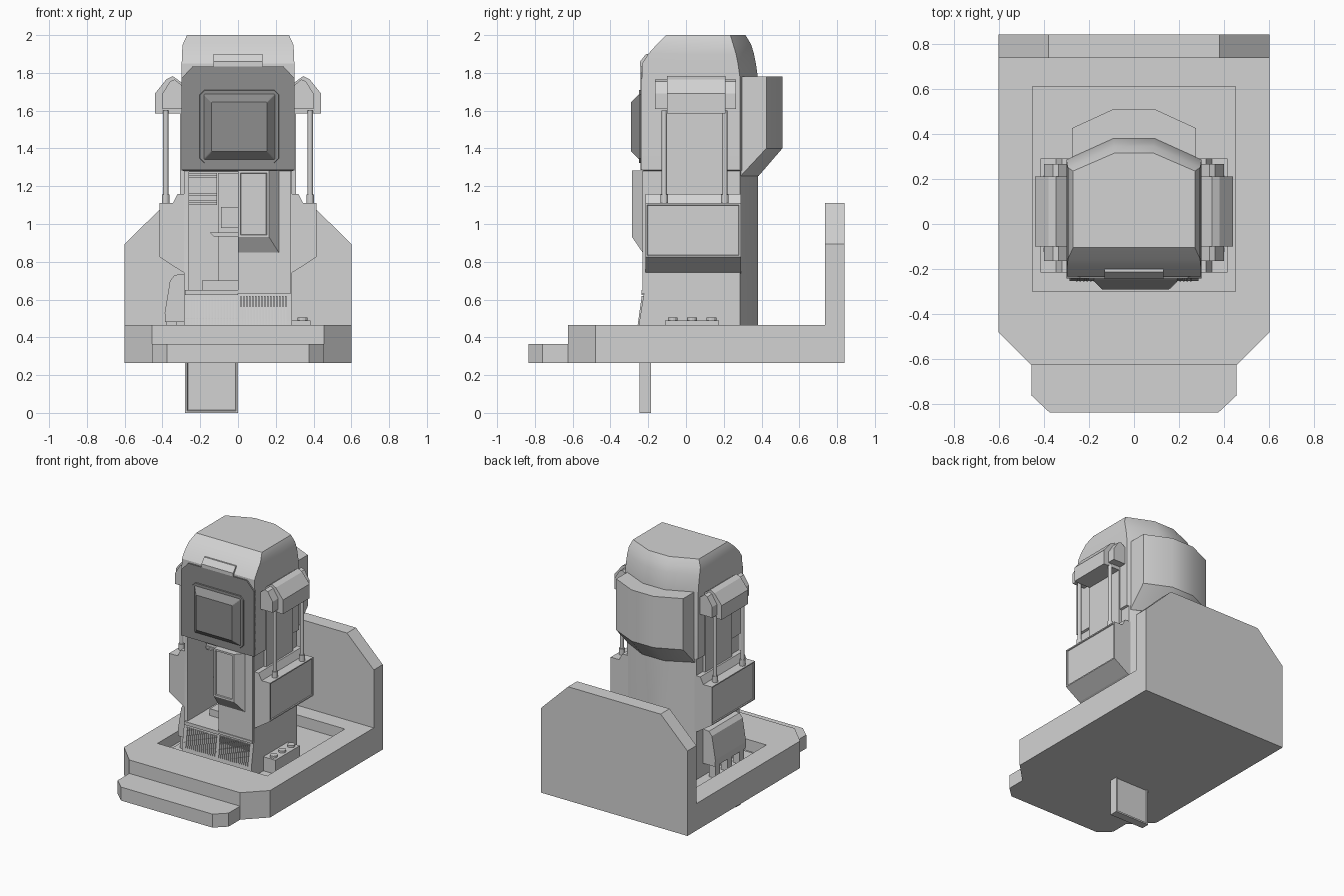
import bpy, bmesh, math
from mathutils import Vector


def material(name, v):
    m = bpy.data.materials.new(name)
    m.diffuse_color = (v, v, v, 1)
    return m


LIGHT = material("light grey", 0.65)
DARK = material("dark grey", 0.27)


def loft(name, rings, mat=LIGHT):
    """Skin a stack of equal-length rings and cap both ends."""
    bm = bmesh.new()
    rows = [[bm.verts.new(p) for p in r] for r in rings]
    n = len(rows[0])
    for lo, hi in zip(rows, rows[1:]):
        for i in range(n):
            j = (i + 1) % n
            bm.faces.new((lo[i], lo[j], hi[j], hi[i]))
    bm.faces.new(rows[0][::-1])
    bm.faces.new(rows[-1])
    bmesh.ops.recalc_face_normals(bm, faces=bm.faces[:])
    me = bpy.data.meshes.new(name)
    bm.to_mesh(me)
    bm.free()
    ob = bpy.data.objects.new(name, me)
    bpy.context.collection.objects.link(ob)
    me.materials.append(mat)
    return ob


def prism(name, pts, axis, a, b, mat=LIGHT):
    """Extrude a 2D profile along x, y or z from a to b."""
    def place(p, t):
        return {"x": (t, p[0], p[1]), "y": (p[0], t, p[1]), "z": (p[0], p[1], t)}[axis]
    return loft(name, [[place(p, t) for p in pts] for t in (a, b)], mat)


def rect(x0, x1, y0, y1):
    return [(x0, y0), (x1, y0), (x1, y1), (x0, y1)]


def box(name, x0, x1, y0, y1, z0, z1, mat=LIGHT):
    return prism(name, rect(x0, x1, y0, y1), "z", z0, z1, mat)


def inset(ob, direction, width, depth):
    """Sink a framed panel into the faces that point in a direction."""
    bm = bmesh.new()
    bm.from_mesh(ob.data)
    bm.normal_update()
    d = Vector(direction)
    faces = [f for f in bm.faces if f.normal.dot(d) > 0.95]
    bmesh.ops.inset_individual(bm, faces=faces, thickness=width)
    r = bmesh.ops.inset_individual(bm, faces=faces, thickness=0.004, depth=-depth)
    bm.to_mesh(ob.data)
    bm.free()


def activate(ob):
    for o in bpy.context.selected_objects:
        o.select_set(False)
    ob.select_set(True)
    bpy.context.view_layer.objects.active = ob


def cut(ob, cutter):
    m = ob.modifiers.new("cut", "BOOLEAN")
    m.operation, m.solver, m.object = "DIFFERENCE", "EXACT", cutter
    activate(ob)
    bpy.ops.object.modifier_apply(modifier=m.name)
    bpy.data.objects.remove(cutter)


def smooth(ob):
    activate(ob)
    bpy.ops.object.shade_smooth_by_angle(angle=math.radians(28))


def cylinder(name, x, y, z0, z1, r, n=12):
    ring = [(x + r * math.cos(i * math.tau / n), y + r * math.sin(i * math.tau / n)) for i in range(n)]
    ob = prism(name, ring, "z", z0, z1)
    smooth(ob)
    return ob


# Platform with a sunken pit, front step and back wall
base = prism("platform", [(-0.6, 0.84), (-0.6, -0.48), (-0.455, -0.625), (0.455, -0.625),
                          (0.6, -0.48), (0.6, 0.84)], "z", 0.265, 0.465)
cut(base, box("pit_cutter", -0.45, 0.45, -0.3, 0.61, 0.38, 0.6))
prism("front_step", [(-0.455, -0.62), (-0.455, -0.76), (-0.375, -0.835), (0.375, -0.835),
                     (0.455, -0.76), (0.455, -0.62)], "z", 0.265, 0.365)
prism("back_wall", [(-0.6, 0.3), (0.6, 0.3), (0.6, 0.895), (0.38, 1.11), (-0.38, 1.11),
                    (-0.6, 0.895)], "y", 0.735, 0.84)
box("pit_hatch_left", -0.425, -0.045, -0.28, 0.59, 0.378, 0.386)
box("pit_hatch_right", 0.004, 0.446, -0.296, 0.606, 0.378, 0.386)


# Main body: half width, front, side end, back half width, back
def section(z, w, f, s, b, k):
    return [(-w, f, z), (w, f, z), (w, s, z), (b, k, z), (-b, k, z), (-w, s, z)]


body = loft("body", [
    section(0.36, 0.285, -0.255, 0.285, 0.09, 0.38),
    section(0.465, 0.285, -0.25, 0.285, 0.09, 0.38),
    section(0.65, 0.285, -0.22, 0.285, 0.09, 0.38),
    section(1.28, 0.285, -0.22, 0.285, 0.09, 0.38),
    section(1.285, 0.30, -0.232, 0.285, 0.09, 0.38),
    section(1.78, 0.30, -0.232, 0.285, 0.09, 0.38),
    section(1.85, 0.298, -0.232, 0.275, 0.09, 0.37),
    section(1.90, 0.297, -0.20, 0.265, 0.09, 0.36),
    section(1.95, 0.293, -0.155, 0.25, 0.087, 0.345),
    section(2.0, 0.27, -0.105, 0.235, 0.085, 0.315)])
cut(body, box("niche_cutter", -0.26, 0.0, -0.4, 0.15, 0.65, 1.275))
smooth(body)

# Niche fittings
box("niche_cabinet", -0.26, -0.11, 0.0, 0.16, 1.1, 1.27)
for z in (1.115, 1.15, 1.245):
    box("cabinet_rail", -0.26, -0.11, -0.012, 0.01, z, z + 0.012)
box("niche_column", -0.105, 0.01, 0.04, 0.16, 0.70, 1.27)
box("column_box", -0.09, 0.01, 0.0, 0.06, 0.98, 1.09)
prism("niche_shelf", [(-0.15, 0.955), (-0.13, 0.935), (0.01, 0.935), (0.01, 0.955)], "y", -0.08, 0.1)
box("niche_step", -0.19, 0.01, -0.06, 0.16, 0.645, 0.70)

# Door leaf lowered through the platform
leaf = box("lowered_door", -0.28, 0.0, -0.245, -0.185, 0.0, 0.5)
for d in ((0, -1, 0), (0, 1, 0)):
    inset(leaf, d, 0.016, 0.008)

# Closed door with raised screen box
box("closed_door", 0.0, 0.28, -0.229, -0.2, 0.65, 1.28)
screen = loft("screen_box", [
    [(0, -0.22, 0.835), (0.225, -0.22, 0.835), (0.225, -0.22, 1.283), (0, -0.22, 1.283)],
    [(0, -0.285, 0.93), (0.165, -0.285, 0.93), (0.165, -0.285, 1.283), (0, -0.285, 1.283)]])
inset(screen, (0, -1, 0), 0.018, 0.008)

# Slatted vents on the sloping foot of the body
for x0, top in ((-0.27, 0.61), (0.0, 0.62)):
    for i in range(16):
        x = x0 + 0.012 + i * 0.0158
        prism("vent_slat", [(-0.24, 0.465), (-0.256, 0.465), (-0.234, top), (-0.22, top)],
              "x", x, x + 0.007)
box("vent_frame", -0.28, 0.0, -0.235, -0.2, 0.625, 0.65)
box("vent_frame", 0.0, 0.28, -0.235, -0.2, 0.632, 0.65)

# Dark face panel and its raised centre
prism("face_panel", [(-0.3, 1.285), (0.3, 1.285), (0.3, 1.77), (0.24, 1.835), (-0.24, 1.835),
                     (-0.3, 1.77)], "y", -0.242, -0.22, DARK)


def window(y, x, z0, z1, c):
    out = [(-x + c, z0), (x - c, z0), (x, z0 + c), (x, z1 - c), (x - c, z1), (-x + c, z1),
           (-x, z1 - c), (-x, z0 + c)]
    return [(px + 0.007, y, pz) for px, pz in out]


loft("face_frame", [window(-0.235, 0.212, 1.32, 1.712, 0.025),
                    window(-0.249, 0.208, 1.324, 1.708, 0.025)], DARK)
loft("face_bulge", [window(-0.24, 0.197, 1.333, 1.697, 0.004),
                    window(-0.291, 0.147, 1.385, 1.645, 0.003)], DARK)
prism("brow_plate", [(-0.243, 1.835), (-0.243, 1.86), (-0.212, 1.9), (-0.18, 1.9), (-0.2, 1.835)],
      "x", -0.13, 0.13)


# Backpack housing
def pack(z, s, k):
    return [(-0.275, 0.25, z), (0.275, 0.25, z), (0.275, s, z), (0.09, k, z), (-0.09, k, z), (-0.275, s, z)]


smooth(loft("back_housing", [pack(1.255, 0.29, 0.385), pack(1.4, 0.425, 0.51), pack(1.78, 0.425, 0.51)]))

# Mirrored side units
for s in (-1, 1):
    def side(name, pts, y0, y1):
        return prism(name, [(s * x, z) for x, z in pts], "y", y0, y1)
    unit = side("side_box", [(0.27, 0.735), (0.30, 0.75), (0.415, 0.825), (0.415, 1.11), (0.345, 1.11),
                             (0.32, 1.16), (0.27, 1.16)], -0.215, 0.29)
    inset(unit, (s, 0, 0), 0.012, 0.006)
    side("upper_bracket", [(0.28, 1.585), (0.44, 1.585), (0.44, 1.69), (0.38, 1.765), (0.345, 1.783),
                           (0.28, 1.735)], -0.1, 0.21)
    side("bracket_core", [(0.28, 1.61), (0.40, 1.61), (0.40, 1.69), (0.36, 1.755), (0.335, 1.765),
                          (0.28, 1.72)], -0.165, 0.265)
    x0, x1 = sorted((s * 0.28, s * 0.306))
    box("side_rail_plate", x0, x1, -0.105, 0.21, 1.15, 1.6)
    for y in (-0.115, 0.205):
        cylinder("side_rod", s * 0.383, y, 1.1, 1.6, 0.014)
        cylinder("rod_collar", s * 0.383, y, 1.1, 1.155, 0.02)

# Foot fittings: bolted bracket on one side, sloped casing on the other
box("foot_bracket", 0.27, 0.385, -0.11, 0.175, 0.375, 0.49)
for y in (-0.07, 0.032, 0.135):
    cylinder("bracket_bolt", 0.342, y, 0.48, 0.505, 0.026)
prism("foot_casing", [(-0.27, 0.48), (-0.385, 0.48), (-0.388, 0.53), (-0.36, 0.70), (-0.335, 0.73),
                      (-0.27, 0.737)], "y", -0.15, 0.21)
for y in (-0.11, 0.03, 0.17):
    box("casing_foot", -0.38, -0.325, y - 0.025, y + 0.025, 0.38, 0.5)
